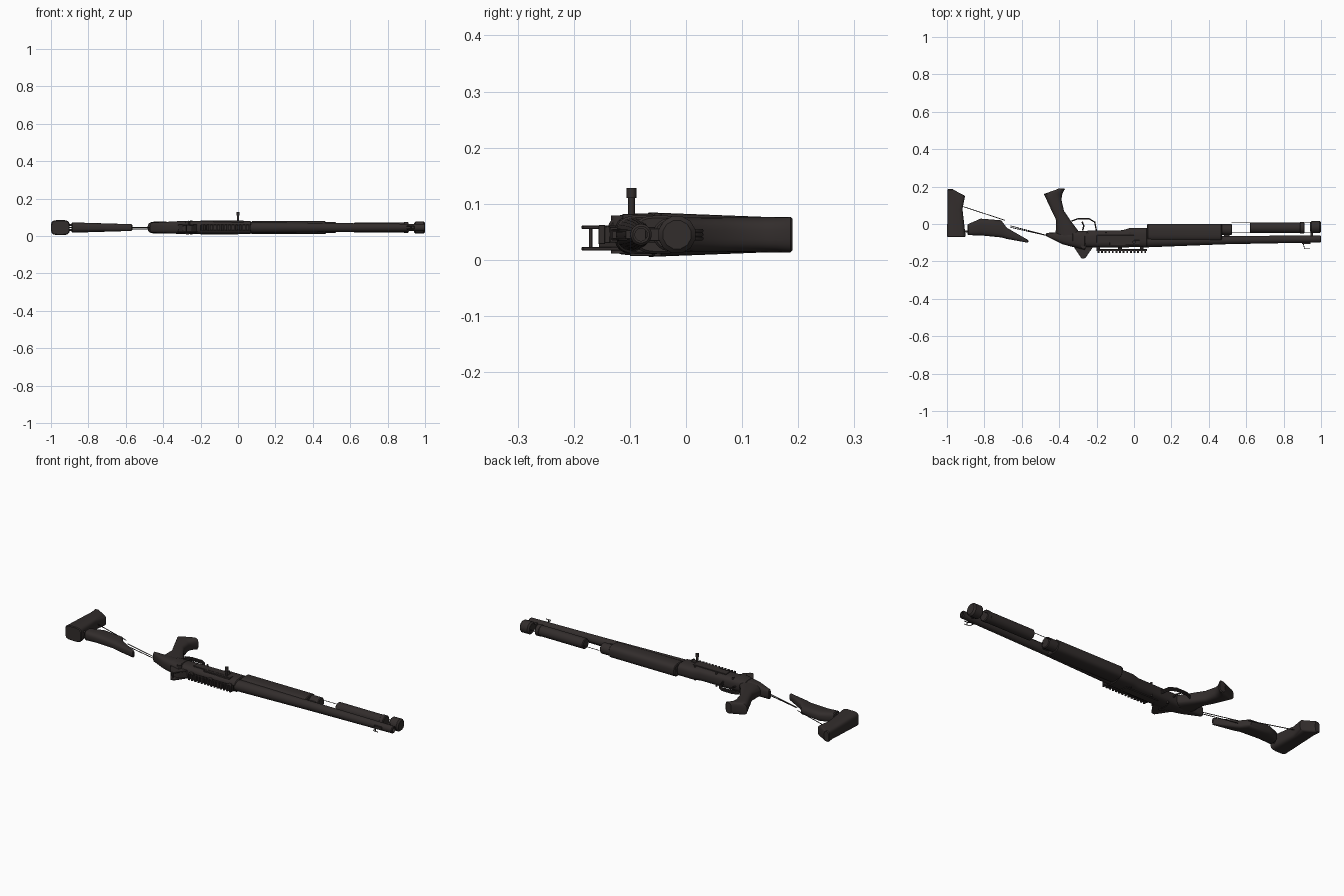
import bpy, bmesh, math

cube = bpy.data.objects.get("Cube")
if cube:
    bpy.data.objects.remove(cube)

material = bpy.data.materials.new("dark_brown_black")
material.use_nodes = True
material.diffuse_color = (.032, .026, .025, 1)
shader = material.node_tree.nodes["Principled BSDF"]
shader.inputs["Base Color"].default_value = material.diffuse_color
shader.inputs["Roughness"].default_value = .6

# Shared reference lines
MIDDLE = .045
BARREL = -.08
MAGAZINE = -.02
MUZZLE = 1
FOREND_BACK = .07


def link(name, data):
    data.materials.append(material)
    part = bpy.data.objects.new(name, data)
    bpy.context.collection.objects.link(part)
    return part


def finish(name, bm, bevel=0):
    bmesh.ops.recalc_face_normals(bm, faces=bm.faces)
    mesh = bpy.data.meshes.new(name)
    bm.to_mesh(mesh)
    bm.free()
    part = link(name, mesh)
    if bevel:
        part.modifiers.new("Bevel", 'BEVEL').width = bevel
    bpy.ops.object.select_all(action='DESELECT')
    part.select_set(True)
    bpy.context.view_layer.objects.active = part
    bpy.ops.object.shade_smooth_by_angle(angle=math.radians(35))


def signed_power(value, exponent):
    return math.copysign(abs(value) ** exponent, value)


def loft(name, stations, height, end_height=None, axis='x', square=3, sides=24,
         chamfer=.004, bore=0):
    """Skin rounded sections given as (position, sideways centre, half width)."""
    end_height = end_height or height
    start, stop = stations[0][0], stations[-1][0]
    step = math.copysign(chamfer, stop - start)
    sections = [(start, *stations[0][1:], -chamfer)]
    for position, centre, half in stations:
        inset = step if position == start else -step if position == stop else 0
        sections.append((position + inset, centre, half, 0))
    sections.append((stop, *stations[-1][1:], -chamfer))

    bm = bmesh.new()
    rings = []
    for position, centre, half, shrink in sections:
        blend = (position - start) / (stop - start)
        high = height + (end_height - height) * blend + shrink
        ring = []
        for i in range(sides):
            angle = math.tau * (i + .5) / sides
            side = centre + (half + shrink) * signed_power(math.cos(angle), 2 / square)
            up = MIDDLE + high * signed_power(math.sin(angle), 2 / square)
            ring.append(bm.verts.new((position, side, up) if axis == 'x' else (side, position, up)))
        rings.append(ring)
    for near, far in zip(rings, rings[1:]):
        for i in range(sides):
            bm.faces.new((near[i - 1], near[i], far[i], far[i - 1]))
    bm.faces.new(rings[0])
    end = bm.faces.new(rings[-1])
    if bore:
        bmesh.ops.recalc_face_normals(bm, faces=bm.faces)
        bmesh.ops.inset_individual(bm, faces=[end], thickness=chamfer)
        hole = bmesh.ops.extrude_face_region(bm, geom=[end])["geom"]
        verts = [v for v in hole if isinstance(v, bmesh.types.BMVert)]
        bmesh.ops.translate(bm, verts=verts, vec=(-bore, 0, 0))
        bmesh.ops.delete(bm, geom=[end], context='FACES_ONLY')
    finish(name, bm)


def tube(name, start, stop, centre, radius, **options):
    loft(name, [(start, centre, radius), (stop, centre, radius)], radius, square=2, **options)


def plate(name, outline, low, high):
    bm = bmesh.new()
    face = bm.faces.new([bm.verts.new((x, y, low)) for x, y in outline])
    moved = bmesh.ops.extrude_face_region(bm, geom=[face])["geom"]
    verts = [v for v in moved if isinstance(v, bmesh.types.BMVert)]
    bmesh.ops.translate(bm, verts=verts, vec=(0, 0, high - low))
    finish(name, bm, bevel=.001)


def block(name, x, y, length, depth, thick, z=MIDDLE):
    left, right, near, far = x - length / 2, x + length / 2, y - depth / 2, y + depth / 2
    outline = [(left, near), (right, near), (right, far), (left, far)]
    plate(name, outline, z - thick / 2, z + thick / 2)


def rod(name, points, radius, z=MIDDLE):
    """Round bar through (x, y) or (x, y, z) points."""
    curve = bpy.data.curves.new(name, 'CURVE')
    curve.dimensions = '3D'
    curve.bevel_depth = radius
    curve.bevel_resolution = 2
    curve.use_fill_caps = True
    line = curve.splines.new('POLY')
    line.points.add(len(points) - 1)
    for target, point in zip(line.points, points):
        target.co = (*point, z, 1)[:3] + (1,)
    link(name, curve)


def pin(name, x, y, low, high, radius):
    rod(name, [(x, y, low), (x, y, high)], radius)


# Shoulder stock: butt pad, cheek piece and links
loft("butt_pad", [(-.07, -.95, .05), (.08, -.957, .04), (.15, -.95, .047), (.186, -.98, .017)],
     .04, .03, axis='y', square=4)
loft("cheek_stock", [(-.89, -.03, .03), (-.82, -.016, .045), (-.71, -.026, .046),
                     (-.68, -.05, .03), (-.565, -.092, .008)], .028, .018)
for side in (-1, 1):
    height = MIDDLE + side * .013
    rod("stock_link", [(-.92, -.04), (-.86, -.04)], .006, height)
rod("stock_strut", [(-.92, .095), (-.69, .02)], .002)
for drop in (0, .008):
    rod("tension_rod", [(-.66, -.01 - drop), (-.43, -.07)], .002, MIDDLE - drop)

# Pistol grip, flared at its end
loft("pistol_grip", [(.19, -.39, .02), (.16, -.433, .05), (.13, -.428, .04), (.07, -.407, .033),
                     (.02, -.378, .038), (-.06, -.35, .07), (-.09, -.34, .05)],
     .032, .03, axis='y')

# Receiver and rear tang
loft("rear_tang", [(-.47, -.057, .01), (-.38, -.077, .032), (-.26, -.09, .05)], .026, .037)
loft("receiver", [(-.33, -.08, .043), (-.06, -.08, .047), (-.02, -.072, .052),
                  (FOREND_BACK, -.072, .052)], .035)
for side in (-1, 1):
    surface = MIDDLE + side * .034
    block("side_panel", -.1, BARREL, .2, .04, .008, surface)
    for x in (-.25, -.15, -.02):
        pin("receiver_pin", x, -.05, MIDDLE, surface + side * .004, .006)
    pin("sight_pivot", -.27, -.12, MIDDLE, surface, .014)
block("ejection_port", -.05, -.1, .16, .027, .01, MIDDLE + .032)

# Bolt handle
pin("bolt_stem", 0, -.097, MIDDLE, .115, .006)
pin("bolt_knob", 0, -.097, .11, .128, .009)

# Rear sight: base and protective ears
base = [(-.33, -.11), (-.295, -.155), (-.25, -.155), (-.21, -.11)]
plate("sight_base", base, .02, .06)
for low in (.017, .055):
    plate("sight_ear", [base[0], (-.28, -.186), (-.26, -.182), base[-1]], low, low + .006)
pin("sight_crossbar", -.275, -.17, .018, .06, .003)

# Top rail with teeth
RAIL_BACK, TEETH = -.2, 14
pitch = (FOREND_BACK - RAIL_BACK) / TEETH
block("top_rail", (RAIL_BACK + FOREND_BACK) / 2, -.14, FOREND_BACK - RAIL_BACK, .01, .03)
for i in range(TEETH):
    x = RAIL_BACK + (i + .5) * pitch
    block("rail_tooth", x, -.15, pitch / 2, .012, .034)
    if i % 6 == 0:
        block("rail_foot", x, -.126, pitch, .022, .028)

# Trigger and guard
for shift in (-1, 0, 1):
    rod("trigger_guard", [(-.335, .015), (-.3, .028), (-.24, .028), (-.21, .01), (-.2, -.04)],
        .0035, MIDDLE + shift * .007)
rod("trigger", [(-.275, -.035), (-.268, -.01), (-.278, .012)], .004)

# Barrel with recessed bore
loft("barrel", [(0, -.094, .03), (FOREND_BACK, -.094, .031), (.5, -.086, .022),
                (MUZZLE, BARREL, .019)], .03, .019, square=2, bore=.05)

# Forend and collar
loft("forend", [(FOREND_BACK, -.045, .046), (.47, -.046, .046)], .034)
tube("forend_collar", .46, .525, -.03, .029)
block("collar_bracket", .495, -.057, .03, .035, .028)

# Magazine tube, guide rods and end cap
tube("magazine_tube", .62, .9, MAGAZINE, .028)
tube("magazine_collar", .885, .912, MAGAZINE, .03)
for side in (-1, 1):
    y = MAGAZINE + side * .026
    rod("guide_rod", [(.52, y), (.95, y)], .0015)
tube("magazine_cap", .942, MUZZLE, MAGAZINE + .004, .034, sides=12, chamfer=.008)
block("barrel_clamp", .95, -.05, .015, .045, .022)

# Front sight
block("front_sight_base", .92, -.103, .045, .01, .016)
for side in (-1, 1):
    rod("front_sight_guard", [(.905, -.105), (.912, -.132), (.94, -.132)], .002,
        MIDDLE + side * .008)
pin("front_sight_bead", .925, -.132, .037, .053, .002)
